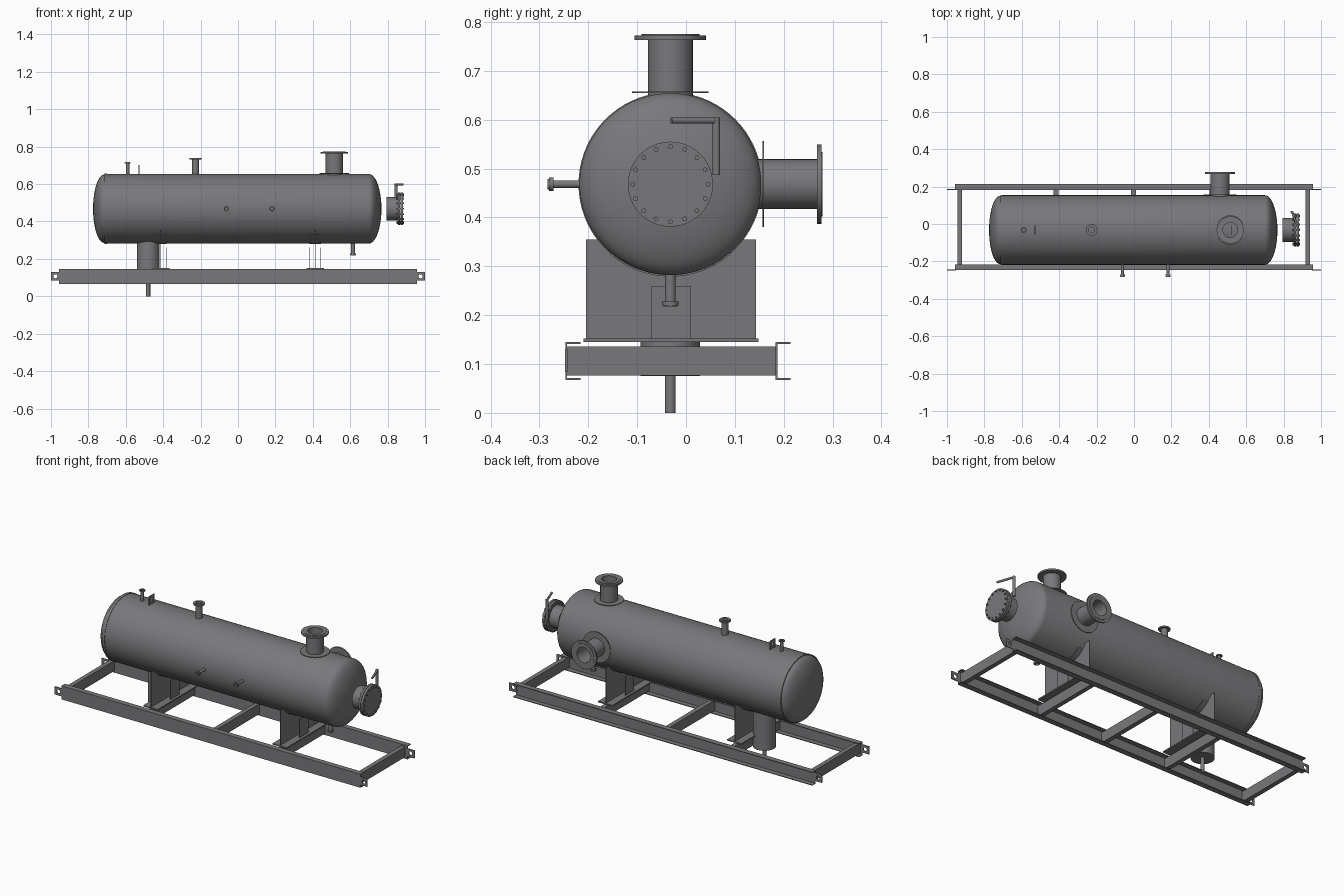
import bpy, bmesh, math
from mathutils import Vector, Matrix

if "Cube" in bpy.data.objects:
    bpy.data.objects.remove(bpy.data.objects["Cube"])

CY, CZ, R = -0.032, 0.468, 0.186      # vessel axis and radius
steel = bpy.data.materials.new("steel grey")
steel.diffuse_color = (0.19, 0.19, 0.2, 1)
steel.use_nodes = True
steel.node_tree.nodes["Principled BSDF"].inputs["Base Color"].default_value = steel.diffuse_color


def finish(name, bm, smooth=False):
    bmesh.ops.remove_doubles(bm, verts=bm.verts, dist=1e-6)
    bmesh.ops.recalc_face_normals(bm, faces=bm.faces)
    me = bpy.data.meshes.new(name)
    bm.to_mesh(me)
    bm.free()
    me.materials.append(steel)
    ob = bpy.data.objects.new(name, me)
    bpy.context.collection.objects.link(ob)
    if smooth:
        bpy.ops.object.select_all(action='DESELECT')
        ob.select_set(True)
        bpy.context.view_layer.objects.active = ob
        bpy.ops.object.shade_smooth_by_angle(angle=math.radians(32))
    return ob


def lathe(name, profile, origin, axis, seg=32, closed=False):
    """Revolve (distance, radius) points around an axis through origin."""
    bm = bmesh.new()
    rot = Vector((0, 0, 1)).rotation_difference(Vector(axis)).to_matrix().to_4x4()
    mat = Matrix.Translation(origin) @ rot
    pts = profile + profile[:1] if closed else profile
    rings = []
    for t, r in pts:
        if r == 0:
            rings.append([bm.verts.new(mat @ Vector((0, 0, t)))] * seg)
        else:
            rings.append([bm.verts.new(mat @ Vector((r * math.cos(a), r * math.sin(a), t)))
                          for a in (2 * math.pi * i / seg for i in range(seg))])
    for a, b in zip(rings, rings[1:]):
        for i in range(seg):
            j = (i + 1) % seg
            vs = list(dict.fromkeys((a[i], a[j], b[j], b[i])))
            if len(vs) > 2:
                bm.faces.new(vs)
    return finish(name, bm, True)


def box(name, x0, x1, y0, y1, z0, z1):
    bm = bmesh.new()
    bmesh.ops.create_cube(bm, size=1)
    for v in bm.verts:
        v.co = (x1 if v.co.x > 0 else x0, y1 if v.co.y > 0 else y0, z1 if v.co.z > 0 else z0)
    return finish(name, bm)


def prism(name, pts, depth):
    """Extrude a closed outline of 3D points along the depth vector."""
    bm = bmesh.new()
    f = bm.faces.new([bm.verts.new(p) for p in pts])
    g = bmesh.ops.extrude_face_region(bm, geom=[f])
    bmesh.ops.translate(bm, vec=depth, verts=[v for v in g['geom'] if isinstance(v, bmesh.types.BMVert)])
    return finish(name, bm)


def lug(name, origin, u, v, w, h, hole, thick):
    """Rectangular plate with a round hole, spanned by u and v."""
    u, v, o = Vector(u), Vector(v), Vector(origin)
    n = u.cross(v)
    bm = bmesh.new()
    rings = []
    for s in (-thick / 2, thick / 2):
        outer, inner = [], []
        for i in range(16):
            a = 2 * math.pi * (i + 0.0) / 16
            c, d = math.cos(a), math.sin(a)
            k = 1 / max(abs(c), abs(d))
            outer.append(bm.verts.new(o + u * c * k * w / 2 + v * d * k * h / 2 + n * s))
            inner.append(bm.verts.new(o + (u * c + v * d) * hole + n * s))
        rings += [outer, inner]
    for a, b in ((0, 1), (1, 3), (3, 2), (2, 0)):
        for i in range(16):
            j = (i + 1) % 16
            bm.faces.new((rings[a][i], rings[a][j], rings[b][j], rings[b][i]))
    return finish(name, bm)


def nozzle(name, origin, axis, start, end, r, fr, ft, pad=None):
    """Hollow pipe with an end flange, a raised face and an optional pad."""
    b, lip = r * 0.86, ft * 0.2
    lathe(name, [(start, b), (start, r), (end - ft, r), (end - ft, fr), (end - lip, fr),
                 (end - lip, (r + fr) / 2), (end, (r + fr) / 2), (end, b)],
          origin, axis, closed=True)
    if pad:
        lathe(name + "_pad", [(pad[0], r), (pad[0], pad[1]), (pad[0] + 0.003, pad[1]),
                              (pad[0] + 0.003, r)], origin, axis, closed=True)


# Pressure vessel: shell with dished heads and a lip at the left seam
N = 10
arc = [(math.sin(k * math.pi / 2 / N), math.cos(k * math.pi / 2 / N)) for k in range(N + 1)]
right = [(0.70 + 0.067 * s, R * c if k < N else 0) for k, (s, c) in enumerate(arc)]
left = [(-0.715 - 0.06 * s, (R - 0.003) * c if k < N else 0) for k, (s, c) in enumerate(arc)][::-1]
lathe("vessel_shell", left + [(-0.715, 0.188), (-0.70, 0.188), (-0.70, R)] + right,
      (0, CY, CZ), (1, 0, 0), 72)

# Nozzles on top, back, front and bottom
UP = (0, 0, 1)
nozzle("top_outlet", (0.515, CY, 0), UP, 0.63, 0.775, 0.046, 0.073, 0.012, (0.655, 0.078))
nozzle("top_vent", (-0.227, CY, 0), UP, 0.64, 0.74, 0.018, 0.031, 0.009)
nozzle("top_gauge_port", (-0.59, CY, 0), UP, 0.64, 0.718, 0.009, 0.016, 0.008)
nozzle("back_inlet", (0.46, 0, CZ), (0, 1, 0), 0.13, 0.279, 0.051, 0.081, 0.011, (0.157, 0.088))
for x in (-0.062, 0.182):
    nozzle("front_port", (x, 0, CZ), (0, -1, 0), 0.21, 0.283, 0.008, 0.014, 0.012)
nozzle("bottom_drain", (0.615, CY, 0), (0, 0, -1), -0.30, -0.218, 0.011, 0.017, 0.01)

# Lifting lugs on top of the shell
for x in (-0.53, 0.52):
    lug("lifting_lug", (x, CY, 0.675), (0, 1, 0), UP, 0.048, 0.055, 0.011, 0.005)

# Manway with blind cover, bolts and swing arm
M = (0, CY, CZ)
lathe("manway_neck", [(0.795, 0.054), (0.795, 0.063), (0.855, 0.063), (0.855, 0.087),
                      (0.867, 0.087), (0.867, 0.054)], M, (1, 0, 0), 40, True)
lathe("manway_cover", [(0.869, 0), (0.869, 0.087), (0.882, 0.087), (0.882, 0)], M, (1, 0, 0), 40)
for i in range(16):
    a = 2 * math.pi * i / 16
    lathe("manway_bolt", [(0.847, 0), (0.847, 0.005), (0.888, 0.005), (0.888, 0)],
          (0, CY + 0.077 * math.cos(a), CZ + 0.077 * math.sin(a)), (1, 0, 0), 8)


def rod(name, a, b, r):
    d = Vector(b) - Vector(a)
    lathe(name, [(0, 0), (0, r), (d.length, r), (d.length, 0)], a, d.normalized(), 16)


rod("swing_arm_post", (0.845, 0.062, 0.487), (0.845, 0.062, 0.604), 0.008)
rod("swing_arm_bar", (0.845, 0.066, 0.598), (0.88, -0.03, 0.598), 0.006)

# Sump boot with drain pipe
lathe("sump_boot", [(0.075, 0), (0.075, 0.061), (0.32, 0.061), (0.32, 0)], (-0.48, CY, 0), UP, 40)
lathe("sump_drain_pipe", [(0, 0.009), (0, 0.011), (0.076, 0.011), (0.076, 0.009)],
      (-0.48, CY, 0), UP, 24, True)

# Saddles: web cut to the shell, wear pad, ribs and base plate
half = math.acos((CZ - 0.355) / (R + 0.001))
for x in (-0.413, 0.413):
    cradle = [(x - 0.002, CY + (R + 0.001) * math.sin(a), CZ - (R + 0.001) * math.cos(a))
              for a in (half - 2 * half * i / 24 for i in range(25))]
    prism("saddle_web", [(x - 0.002, -0.205, 0.355), (x - 0.002, -0.205, 0.15),
                         (x - 0.002, 0.143, 0.15), (x - 0.002, 0.143, 0.355)] + cradle, (0.004, 0, 0))
    angles = [0.72 - 1.44 * i / 20 for i in range(21)]
    pad = [(x - 0.032, CY + r * math.sin(a), CZ - r * math.cos(a))
           for r, seq in ((R, angles), (R + 0.003, angles[::-1])) for a in seq]
    prism("saddle_wear_pad", pad, (0.064, 0, 0))
    box("saddle_base", x - 0.046, x + 0.046, -0.21, 0.148, 0.145, 0.152)
    for dx in (-0.03, 0.03):
        box("saddle_rib", x + dx - 0.0015, x + dx + 0.0015, -0.071, 0.009, 0.152, 0.26)

# Skid: channel rails, cross beams and pull lugs
t = 0.004
for y in (-0.247, 0.183):
    outline = [(0, 0.067), (0.031, 0.067), (0.031, 0.067 + t), (t, 0.067 + t),
               (t, 0.145 - t), (0.031, 0.145 - t), (0.031, 0.145), (0, 0.145)]
    prism("skid_rail", [(-0.957, y + a, z) for a, z in outline], (1.914, 0, 0))
    for s in (-1, 1):
        lug("pull_lug", (s * 0.976, y + 0.002, 0.107), (1, 0, 0), UP, 0.048, 0.046, 0.011, 0.005)
for x in (-0.932, -0.417, -0.003, 0.417, 0.929):
    box("cross_beam", x - 0.013, x + 0.013, -0.244, 0.184, 0.077, 0.136)
